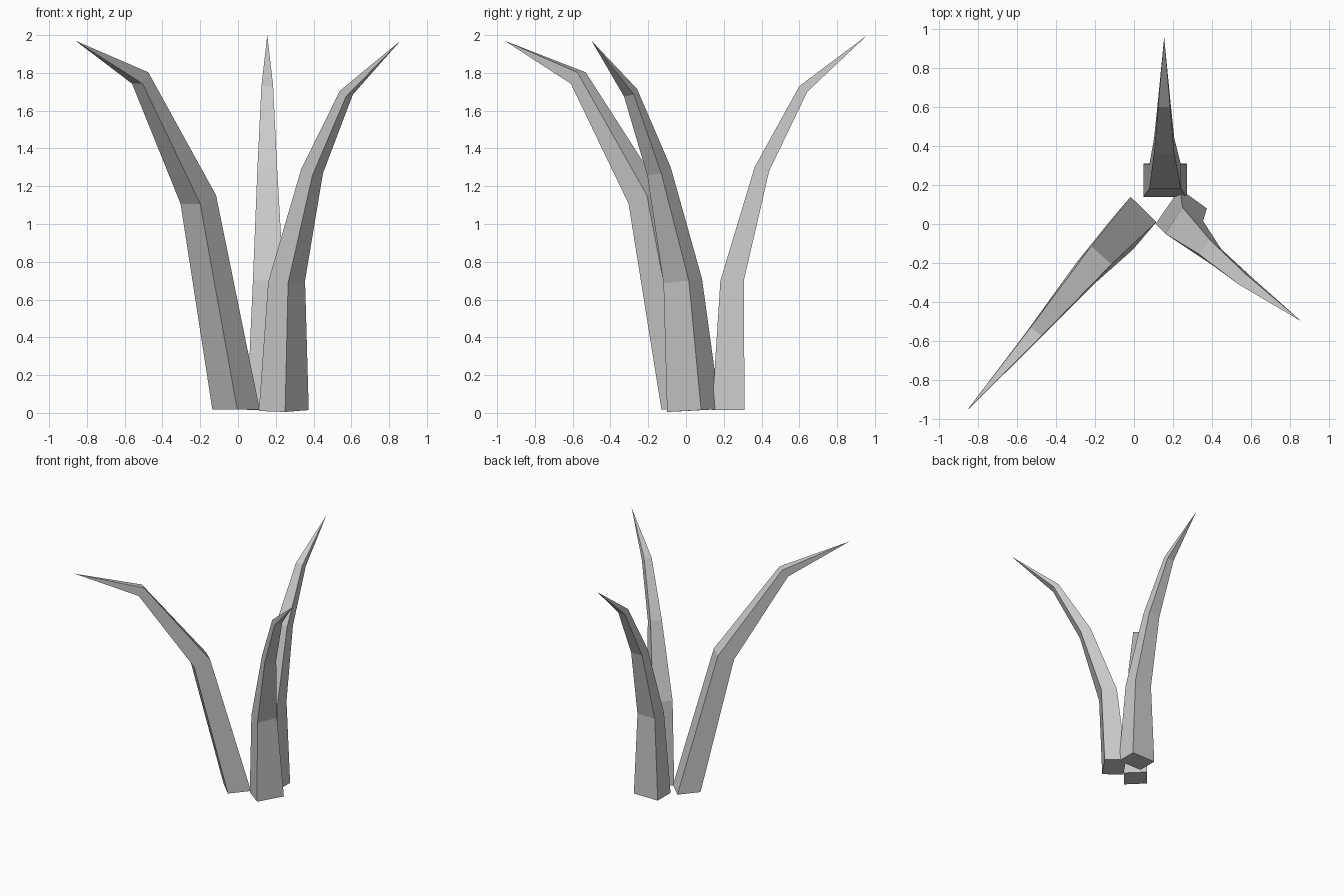
import bpy, bmesh
from mathutils import Vector


def blade(name, rings, tip):
    """Tapered four-sided blade. Ring = inner edge middle, outer edge middle, half-width vector."""
    bm = bmesh.new()
    loops = []
    for inner, outer, side in rings:
        i, o, s = Vector(inner), Vector(outer), Vector(side)
        loops.append([bm.verts.new(p) for p in (i - s, i + s, o + s, o - s)])
    bm.faces.new(loops[0])
    for a, b in zip(loops, loops[1:]):
        for k in range(4):
            n = (k + 1) % 4
            bm.faces.new((a[k], a[n], b[n], b[k]))
    top = bm.verts.new(tip)
    for k in range(4):
        bm.faces.new((loops[-1][k], loops[-1][(k + 1) % 4], top))
    bmesh.ops.recalc_face_normals(bm, faces=bm.faces)
    mesh = bpy.data.meshes.new(name)
    bm.to_mesh(mesh)
    bm.free()
    bpy.context.collection.objects.link(bpy.data.objects.new(name, mesh))


# back blade, curving straight back
blade("back_leaf", [
    ((0.16, 0.138, 0.015), (0.16, 0.31, 0.015), (0.112, 0, 0)),
    ((0.16, 0.182, 0.70), (0.16, 0.306, 0.70), (0.081, 0, 0)),
    ((0.155, 0.363, 1.30), (0.155, 0.44, 1.28), (0.052, 0, 0)),
    ((0.155, 0.60, 1.73), (0.155, 0.642, 1.70), (0.031, 0, 0)),
], (0.155, 0.96, 2.0))

# right blade, curving to the front right
blade("right_leaf", [
    ((0.173, 0.09, 0.015), (0.312, -0.01, 0.01), (0.0625, 0.09, 0.005)),
    ((0.205, 0.018, 0.702), (0.31, -0.052, 0.693), (0.045, 0.067, 0.007)),
    ((0.362, -0.118, 1.295), (0.422, -0.168, 1.263), (0.028, 0.037, 0.006)),
    ((0.557, -0.285, 1.71), (0.59, -0.302, 1.68), (0.018, 0.026, 0.005)),
], (0.86, -0.5, 1.97))

# left blade, longer segments, leaning to the front left
blade("left_leaf", [
    ((0.049, 0.075, 0.018), (-0.07, -0.065, 0.018), (0.066, -0.065, 0)),
    ((-0.168, -0.16, 1.152), (-0.252, -0.257, 1.107), (0.052, -0.047, 0)),
    ((-0.503, -0.553, 1.803), (-0.533, -0.588, 1.743), (0.028, -0.022, 0)),
], (-0.86, -0.96, 1.97))
